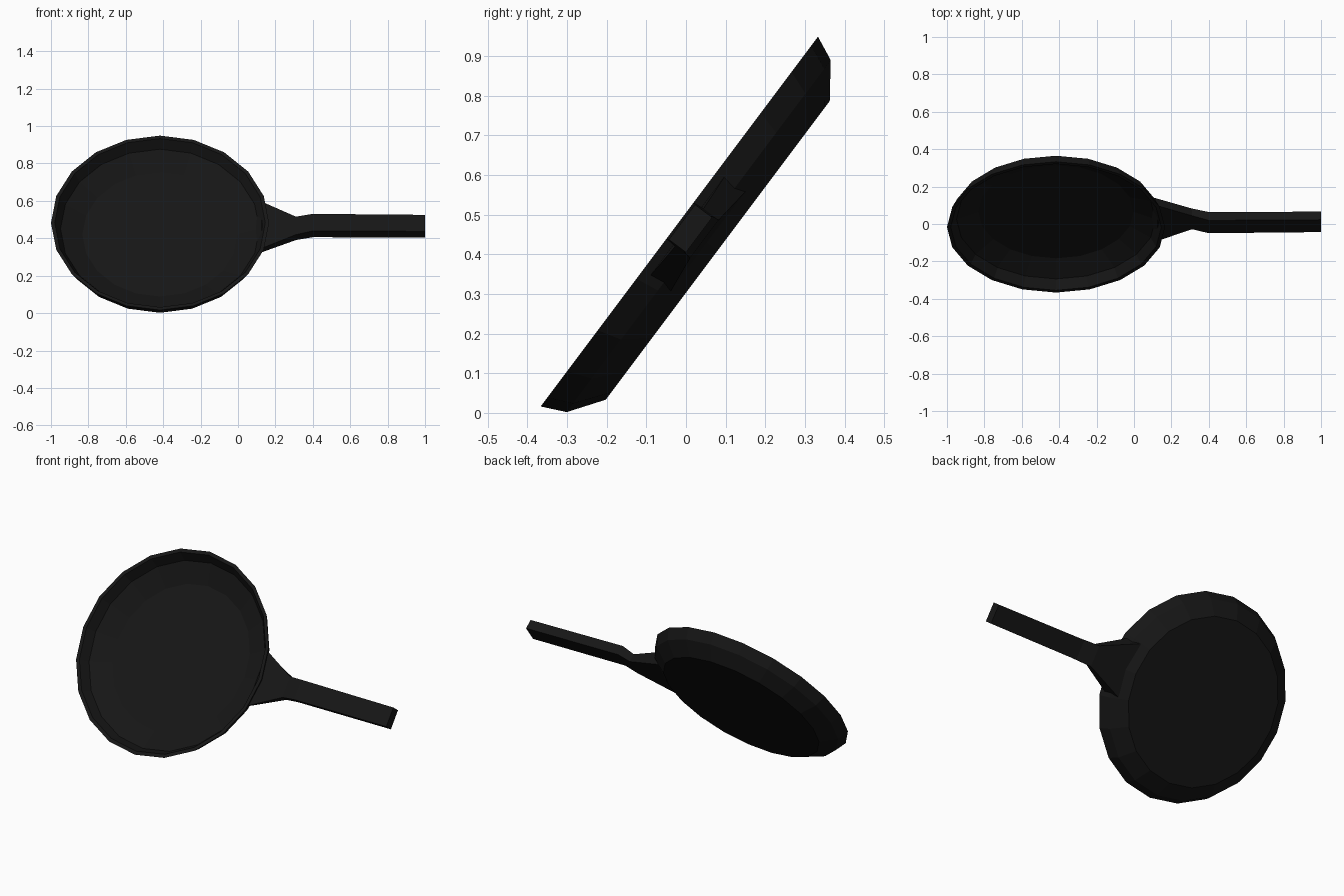
import bpy, bmesh, math
from mathutils import Matrix

if "Cube" in bpy.data.objects:
    bpy.data.objects.remove(bpy.data.objects["Cube"])

TILT = Matrix.Rotation(math.atan2(0.8, 0.6), 4, 'X')   # pan leans back, opening to the front
CX, CU = -0.417, 0.376                                  # pan centre in the tilted frame
SIDES = 20

black = bpy.data.materials.new("black_iron")
black.diffuse_color = (0.008, 0.008, 0.008, 1)
black.use_nodes = True
black.node_tree.nodes["Principled BSDF"].inputs["Base Color"].default_value = black.diffuse_color


def finish(name, bm):
    bmesh.ops.recalc_face_normals(bm, faces=bm.faces)
    mesh = bpy.data.meshes.new(name)
    bm.to_mesh(mesh)
    bm.free()
    mesh.transform(TILT)
    mesh.materials.append(black)
    obj = bpy.data.objects.new(name, mesh)
    bpy.context.collection.objects.link(obj)
    return obj


def loft(name, rings):
    """Join equal rings of points into a closed skin with end caps."""
    bm = bmesh.new()
    loops = [[bm.verts.new(p) for p in ring] for ring in rings]
    for a, b in zip(loops, loops[1:]):
        for i in range(len(a)):
            j = (i + 1) % len(a)
            bm.faces.new((a[i], a[j], b[j], b[i]))
    bm.faces.new(loops[0])
    bm.faces.new(loops[-1])
    return finish(name, bm)


def circle(r, n):
    return [(CX + r * math.cos(2 * math.pi * k / SIDES),
             CU + r * math.sin(2 * math.pi * k / SIDES), n) for k in range(SIDES)]


# Pan body: underside, flared outer wall, rim, inner wall, cooking floor
profile = [(0.471, 0.182), (0.555, 0.242), (0.583, 0.303),
           (0.563, 0.303), (0.532, 0.250), (0.415, 0.200)]
loft("pan_body", [circle(r, n) for r, n in profile])

# Handle: wide root on the wall, a dip at the neck, then a straight bar
# (x of bottom edge, x of top edge, half width, bottom, top)
sections = [(0.075, 0.125, 0.157, 0.215, 0.280),
            (0.31, 0.31, 0.060, 0.226, 0.274),
            (0.40, 0.40, 0.057, 0.247, 0.303),
            (1.00, 1.00, 0.055, 0.243, 0.297)]
loft("handle", [[(xb, CU + 0.003 - w, b), (xb, CU + 0.003 + w, b),
                 (xt, CU + 0.003 + w, t), (xt, CU + 0.003 - w, t)]
                for xb, xt, w, b, t in sections])
